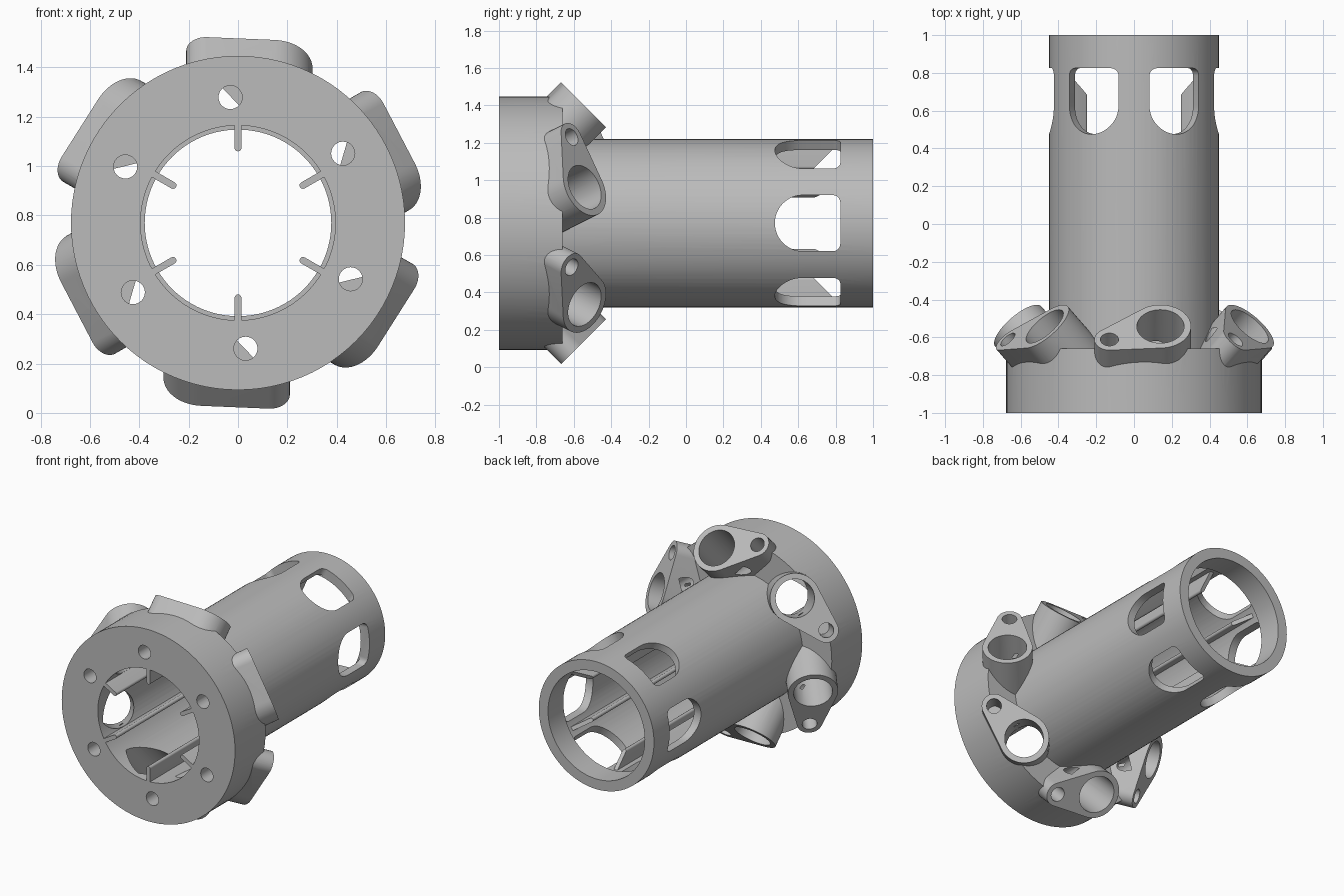
import bpy, bmesh, math
from mathutils import Vector, Matrix

cube = bpy.data.objects.get("Cube")
if cube:
    bpy.data.objects.remove(cube)

AXIS_Z = 0.77
grey = bpy.data.materials.new("machined_grey")
grey.use_nodes = True
grey.diffuse_color = (0.5, 0.5, 0.5, 1)
grey.node_tree.nodes["Principled BSDF"].inputs["Base Color"].default_value = (0.5, 0.5, 0.5, 1)

X, Y, Z = Vector((1, 0, 0)), Vector((0, 1, 0)), Vector((0, 0, 1))


def arc(cx, cy, r, a0, a1, n):
    return [(cx + r * math.cos(a0 + (a1 - a0) * i / n),
             cy + r * math.sin(a0 + (a1 - a0) * i / n)) for i in range(n + 1)]


def circle(r, cx=0, cy=0, n=40):
    return arc(cx, cy, r, 0, math.tau, n)[:-1]


def prism(name, pts, d0, d1, origin=Vector(), u=X, v=Z, w=Y, turn=0, shape=None):
    """Extrude an outline along w, then turn it about the long axis."""
    bm = bmesh.new()
    rot = Matrix.Rotation(turn, 3, 'Y')
    rings = []
    for d in (d0, d1):
        ring = []
        for a, b in pts:
            p = origin + u * a + v * b + w * d
            if shape and d == d1:
                p = shape(p)
            ring.append(bm.verts.new(rot @ p))
        rings.append(ring)
        bm.faces.new(ring)
    n = len(pts)
    for i in range(n):
        j = (i + 1) % n
        bm.faces.new((rings[0][i], rings[0][j], rings[1][j], rings[1][i]))
    bmesh.ops.recalc_face_normals(bm, faces=bm.faces)
    mesh = bpy.data.meshes.new(name)
    bm.to_mesh(mesh)
    bm.free()
    mesh.materials.append(grey)
    obj = bpy.data.objects.new(name, mesh)
    bpy.context.scene.collection.objects.link(obj)
    return obj


def combine(target, tool, operation):
    mod = target.modifiers.new("combine", 'BOOLEAN')
    mod.operation, mod.solver, mod.object = operation, 'EXACT', tool
    bpy.ops.object.select_all(action='DESELECT')
    bpy.context.view_layer.objects.active = target
    target.select_set(True)
    bpy.ops.object.modifier_apply(modifier=mod.name)
    bpy.data.objects.remove(tool)


def add(tool):
    combine(body, tool, 'UNION')


def cut(tool):
    combine(body, tool, 'DIFFERENCE')


turns = [math.radians(60 * k) for k in range(6)]

# Solid flange and tube
body = prism("flanged_tube", circle(0.677, n=96), -1, -0.66)
add(prism("tube", circle(0.45, n=96), -0.9, 1))

# Tilted lugs: rounded outline around a large and a small hole
s = math.sqrt(0.5)
face = dict(origin=Vector((0.14, -0.542, 0.627)), u=X,
            v=Vector((0, -s, s)), w=Vector((0, s, s)))
big_r, small_r = 0.162, 0.08
small = (-0.27, 0.098)
lean = math.atan2(small[1], small[0])
beta = math.acos((big_r - small_r) / math.hypot(*small))
outline = (arc(0, 0, big_r, lean + beta, lean + math.tau - beta, 32)
           + arc(*small, small_r, lean - beta, lean + beta, 16))
for t in turns:
    add(prism("lug", outline, -0.3, 0, turn=t, **face))

# Main bore with a narrower rear lip
cut(prism("bore", circle(0.395, n=96), -1.1, 0.83))
cut(prism("rear_bore", circle(0.378, n=96), 0.5, 1.1))

# Lug holes, flange holes and rear windows
hole_angle = math.radians(93.5)
flange_hole = circle(0.048, 0.51 * math.cos(hole_angle), 0.51 * math.sin(hole_angle), 24)
window = (arc(0, 0.625, 0.15, math.pi, math.tau, 24)
          + arc(0.11, 0.785, 0.04, 0, math.pi / 2, 6)
          + arc(-0.11, 0.785, 0.04, math.pi / 2, math.pi, 6))
for t in turns:
    cut(prism("lug_bore", circle(0.125), -0.47, 0.2, turn=t, **face))
    cut(prism("lug_screw_hole", circle(0.048, *small, 24), -0.3, 0.2, turn=t, **face))
    cut(prism("flange_hole", flange_hole, -1.1, -0.55, turn=t))
    cut(prism("window", window, 0.25, 0.6, u=X, v=Y, w=Z,
              turn=t + math.radians(30)))

# Inner ribs with a rounded crest and a sloped rear end
rib = arc(0, 0.304, 0.014, math.pi, math.tau, 8) + [(0.014, 0.42), (-0.014, 0.42)]
for t in turns:
    add(prism("rib", rib, -1, 0.68, turn=t,
              shape=lambda p: Vector((p.x, 0.68 + p.z - 0.29, p.z))))

# Place on the ground and shade
body.data.transform(Matrix.Translation((0, 0, AXIS_Z)))
body.data.materials.clear()
body.data.materials.append(grey)
bpy.ops.object.select_all(action='DESELECT')
body.select_set(True)
bpy.context.view_layer.objects.active = body
bpy.ops.object.shade_smooth_by_angle(angle=math.radians(30))
